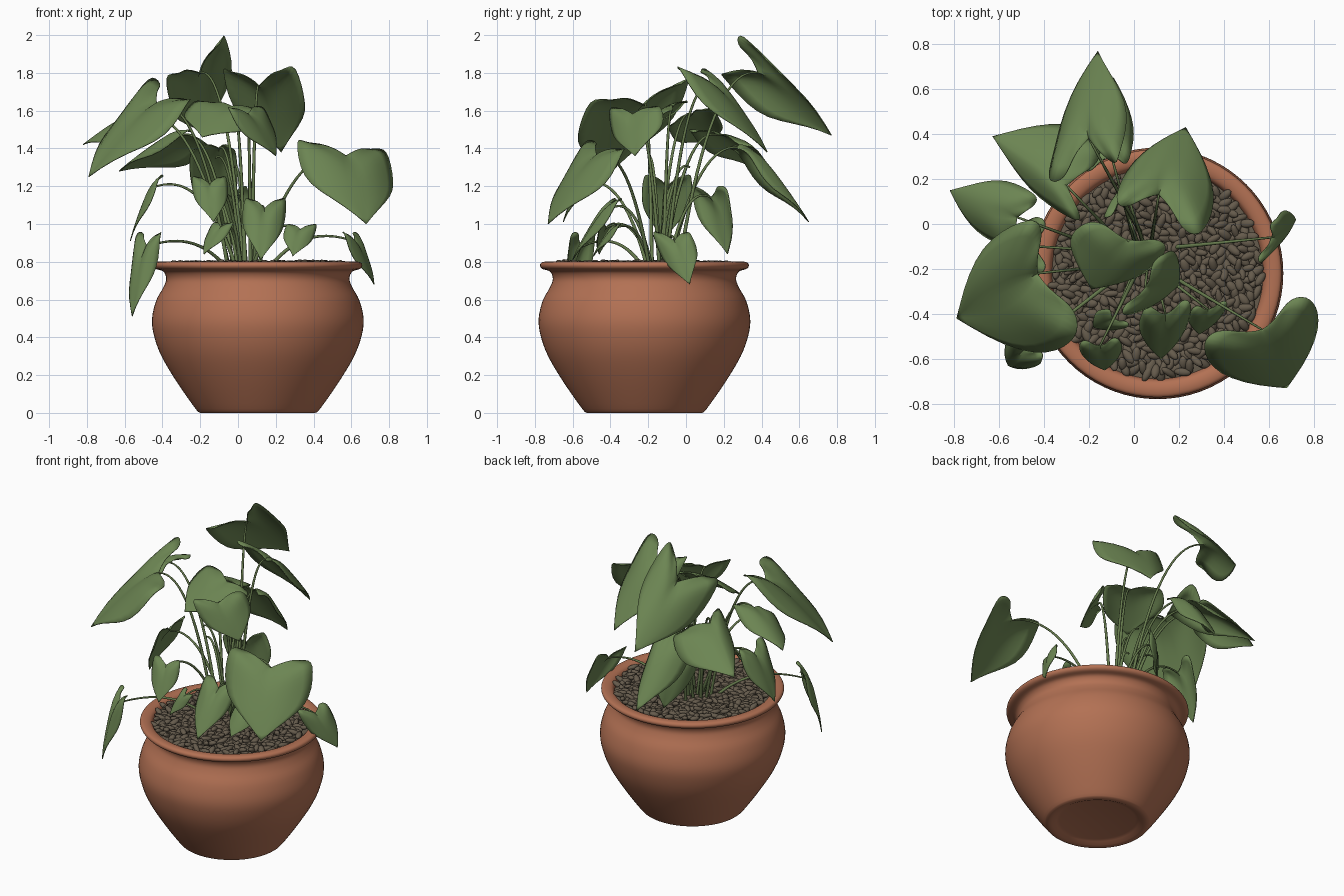
import bpy, bmesh, math, random
from mathutils import Vector as V, Matrix

if "Cube" in bpy.data.objects:
    bpy.data.objects.remove(bpy.data.objects["Cube"])

random.seed(4)
CX, CY = 0.105, -0.22          # pot axis


def material(name, rgb):
    m = bpy.data.materials.new(name)
    m.diffuse_color = (*rgb, 1)
    m.use_nodes = True
    m.node_tree.nodes["Principled BSDF"].inputs["Base Color"].default_value = m.diffuse_color
    return m


TERRACOTTA = material("terracotta", (0.45, 0.165, 0.088))
LEAF = material("leaf green", (0.15, 0.235, 0.086))
STEM = material("stem green", (0.135, 0.20, 0.075))
PEBBLE = material("pebble brown", (0.13, 0.104, 0.072))


def make_object(name, bm, mat, angle=50):
    me = bpy.data.meshes.new(name)
    bm.to_mesh(me)
    bm.free()
    ob = bpy.data.objects.new(name, me)
    bpy.context.collection.objects.link(ob)
    me.materials.append(mat)
    bpy.ops.object.select_all(action='DESELECT')
    ob.select_set(True)
    bpy.context.view_layer.objects.active = ob
    bpy.ops.object.shade_smooth_by_angle(angle=math.radians(angle))
    return ob


def smooth_path(pts, n):
    """Catmull-Rom curve through the points."""
    p = [2 * pts[0] - pts[1]] + list(pts) + [2 * pts[-1] - pts[-2]]
    out = []
    for i in range(1, len(p) - 2):
        a, b, c, d = p[i - 1:i + 3]
        for k in range(n):
            t = k / n
            out.append(0.5 * (2 * b + (c - a) * t + (2 * a - 5 * b + 4 * c - d) * t * t
                              + (3 * b - a - 3 * c + d) * t ** 3))
    return out + [pts[-1].copy()]


def lathe(name, profile, mat, seg=72):
    bm = bmesh.new()
    rings = []
    for r, z in profile:
        rings.append([bm.verts.new((CX + r * math.cos(2 * math.pi * i / seg),
                                    CY + r * math.sin(2 * math.pi * i / seg), z))
                      for i in range(seg)])
    for a, b in zip(rings, rings[1:]):
        for i in range(seg):
            j = (i + 1) % seg
            bm.faces.new((a[i], a[j], b[j], b[i]))
    bmesh.ops.remove_doubles(bm, verts=bm.verts, dist=0.0003)
    return make_object(name, bm, mat)


# pot: recessed foot, round belly, neck, rolled rim, inner wall
belly = smooth_path([V(p) for p in [(0.305, 0.0), (0.33, 0.022), (0.43, 0.165), (0.51, 0.30),
                                    (0.55, 0.41), (0.56, 0.50), (0.538, 0.595), (0.50, 0.665),
                                    (0.485, 0.71), (0.50, 0.748), (0.54, 0.762), (0.553, 0.78),
                                    (0.543, 0.797), (0.51, 0.80), (0.48, 0.785), (0.465, 0.74)]], 4)
foot = [(0, 0.02), (0.23, 0.02), (0.25, 0.014), (0.275, 0.002), (0.29, 0.0)]
lathe("pot", foot + [tuple(p) for p in belly], TERRACOTTA)
lathe("soil", [(0.475, 0.76), (0.25, 0.765), (0, 0.765)], PEBBLE)

# pebbles in a sunflower spread
bm = bmesh.new()
COUNT = 560
for i in range(COUNT):
    r = 0.46 * math.sqrt((i + 0.5) / COUNT)
    a = i * 2.39996
    mat = (Matrix.Translation((CX + r * math.cos(a), CY + r * math.sin(a),
                               0.778 + random.uniform(-0.008, 0.014)))
           @ Matrix.Rotation(random.uniform(0, 6.28), 4, 'Z')
           @ Matrix.Rotation(random.uniform(-0.5, 0.5), 4, 'Y')
           @ Matrix.Diagonal((random.uniform(0.030, 0.042), random.uniform(0.015, 0.021), 0.015, 1)))
    bmesh.ops.create_icosphere(bm, subdivisions=2, radius=1, matrix=mat)
make_object("pebbles", bm, PEBBLE, 80)


def leaf(name, notch, tip, left, right):
    """Heart-shaped blade through its notch, tip and two lobes."""
    axis = tip - notch
    length = axis.length
    normal = (right - left).cross(axis).normalized()
    if normal.z < 0:
        normal = -normal
    bm = bmesh.new()
    cols = 5
    halves = []
    for lobe in (left, right):
        arm = lobe - notch
        out = arm - axis * (arm.dot(axis) / axis.dot(axis))
        edge = smooth_path([notch, notch + arm * 0.6 - axis * 0.1, lobe,
                            lobe * 0.52 + tip * 0.48 + out * 0.40, tip], 5)
        grid = []
        for k, e in enumerate(edge):
            s = k / (len(edge) - 1)
            mid = notch + axis * s ** 1.5 + normal * 0.07 * length * math.sin(math.pi * s)
            row = []
            for c in range(cols + 1):
                t = c / cols
                p = mid.lerp(e, t) + normal * (0.05 * length * math.sin(math.pi * t) * math.sin(math.pi * s)
                                               + 0.025 * length * t * t * math.sin(5 * math.pi * s))
                row.append(bm.verts.new(p))
            grid.append(row)
        halves.append(grid)
    for h, grid in enumerate(halves):
        for a, b in zip(grid, grid[1:]):
            for c in range(cols):
                quad = (a[c], a[c + 1], b[c + 1], b[c])
                bm.faces.new(quad if h == 0 else quad[::-1])
    bmesh.ops.remove_doubles(bm, verts=bm.verts, dist=0.0005)
    bmesh.ops.recalc_face_normals(bm, faces=bm.faces)
    ob = make_object(name, bm, LEAF, 60)
    mod = ob.modifiers.new("thickness", 'SOLIDIFY')
    mod.thickness = 0.005
    mod.offset = 0


# large leaves: notch, tip, left lobe, right lobe
LARGE = [
    ((-0.20, 0.38, 1.80), (-0.16, 0.77, 1.47), (-0.37, 0.20, 1.76), (-0.06, 0.30, 1.98)),  # top back
    ((0.11, 0.13, 1.73), (0.23, 0.43, 1.38), (-0.08, 0.11, 1.80), (0.30, -0.04, 1.81)),    # back right
    ((-0.30, 0.17, 1.47), (-0.63, 0.39, 1.28), (-0.27, 0.02, 1.48), (-0.16, 0.36, 1.39)),  # back left
    ((-0.10, 0.30, 1.40), (-0.09, 0.65, 1.01), (-0.25, 0.27, 1.36), (-0.01, 0.32, 1.36)),  # back low
    ((-0.52, 0.03, 1.58), (-0.82, 0.15, 1.42), (-0.58, -0.09, 1.50), (-0.45, 0.14, 1.60)),  # left
    ((-0.43, -0.22, 1.63), (-0.79, -0.42, 1.25), (-0.26, -0.50, 1.63), (-0.47, 0.02, 1.75)),  # front left
    ((-0.03, -0.07, 1.62), (-0.19, -0.29, 1.46), (0.14, -0.11, 1.58), (-0.23, 0.00, 1.64)),  # centre
    ((0.05, -0.28, 1.58), (0.20, -0.27, 1.36), (-0.05, -0.40, 1.60), (0.13, -0.13, 1.61)),  # centre front
    ((0.57, -0.47, 1.36), (0.68, -0.73, 1.00), (0.31, -0.53, 1.42), (0.78, -0.33, 1.37)),  # right
]
# small leaves: notch, tip, side direction angle, width
SMALL = [
    ((-0.15, -0.54, 1.21), (-0.13, -0.65, 1.01), 5, 0.18),
    ((-0.48, -0.55, 0.88), (-0.56, -0.63, 0.51), -45, 0.18),
    ((-0.43, -0.10, 1.20), (-0.57, -0.12, 0.91), 90, 0.25),
    ((-0.09, -0.42, 0.98), (-0.18, -0.46, 0.84), -35, 0.13),
    ((0.14, -0.40, 1.08), (0.12, -0.60, 0.81), 10, 0.22),
    ((0.33, -0.38, 0.97), (0.29, -0.49, 0.83), 10, 0.16),
    ((0.61, -0.06, 0.91), (0.72, 0.02, 0.68), 70, 0.21),
    ((-0.03, 0.13, 1.14), (0.01, 0.22, 0.84), 45, 0.26),
]
leaves = [tuple(V(p) for p in row) for row in LARGE]
for n, t, ang, w in SMALL:
    n, t = V(n), V(t)
    side = V((math.cos(math.radians(ang)), math.sin(math.radians(ang)), 0)) * w / 2
    back = n - (t - n) * 0.14
    leaves.append((n, t, back - side, back + side))

# leaf stalks arching out of a central clump
curve = bpy.data.curves.new("stalks", 'CURVE')
curve.dimensions = '3D'
curve.bevel_depth = 0.009
curve.bevel_resolution = 2
curve.use_fill_caps = True


def stalk(root, end):
    flat = (end - root) * 0.4
    ctrl = V((root.x + flat.x, root.y + flat.y, end.z + 0.10 - 0.05 * (end.z - 0.8)))
    n = 18
    sp = curve.splines.new('POLY')
    sp.points.add(n)
    for k in range(n + 1):
        t = k / n
        p = root * (1 - t) ** 2 + ctrl * 2 * t * (1 - t) + end * t * t
        sp.points[k].co = (*p, 1)
        sp.points[k].radius = 1.15 - 0.6 * t


for i, (n, t, l, r) in enumerate(leaves):
    leaf(f"leaf_{i + 1:02d}", n, t, l, r)
    d = V((n.x - 0.05, n.y + 0.14, 0))
    root = V((0.05, -0.14, 0.765)) + d * 0.16 + V((random.uniform(-.03, .03), random.uniform(-.03, .03), 0))
    stalk(root, n)
# thin young shoots without blades
for x, y, z in ((-0.12, -0.20, 1.35), (-0.02, 0.02, 1.30), (0.00, -0.05, 1.15), (-0.2, -0.05, 1.2)):
    stalk(V((0.04 + x * 0.2, -0.14, 0.765)), V((x, y, z)))

stalks = bpy.data.objects.new("stalks", curve)
bpy.context.collection.objects.link(stalks)
curve.materials.append(STEM)
bpy.ops.object.select_all(action='DESELECT')
stalks.select_set(True)
bpy.context.view_layer.objects.active = stalks
bpy.ops.object.convert(target='MESH')
bpy.ops.object.shade_smooth_by_angle(angle=math.radians(60))
